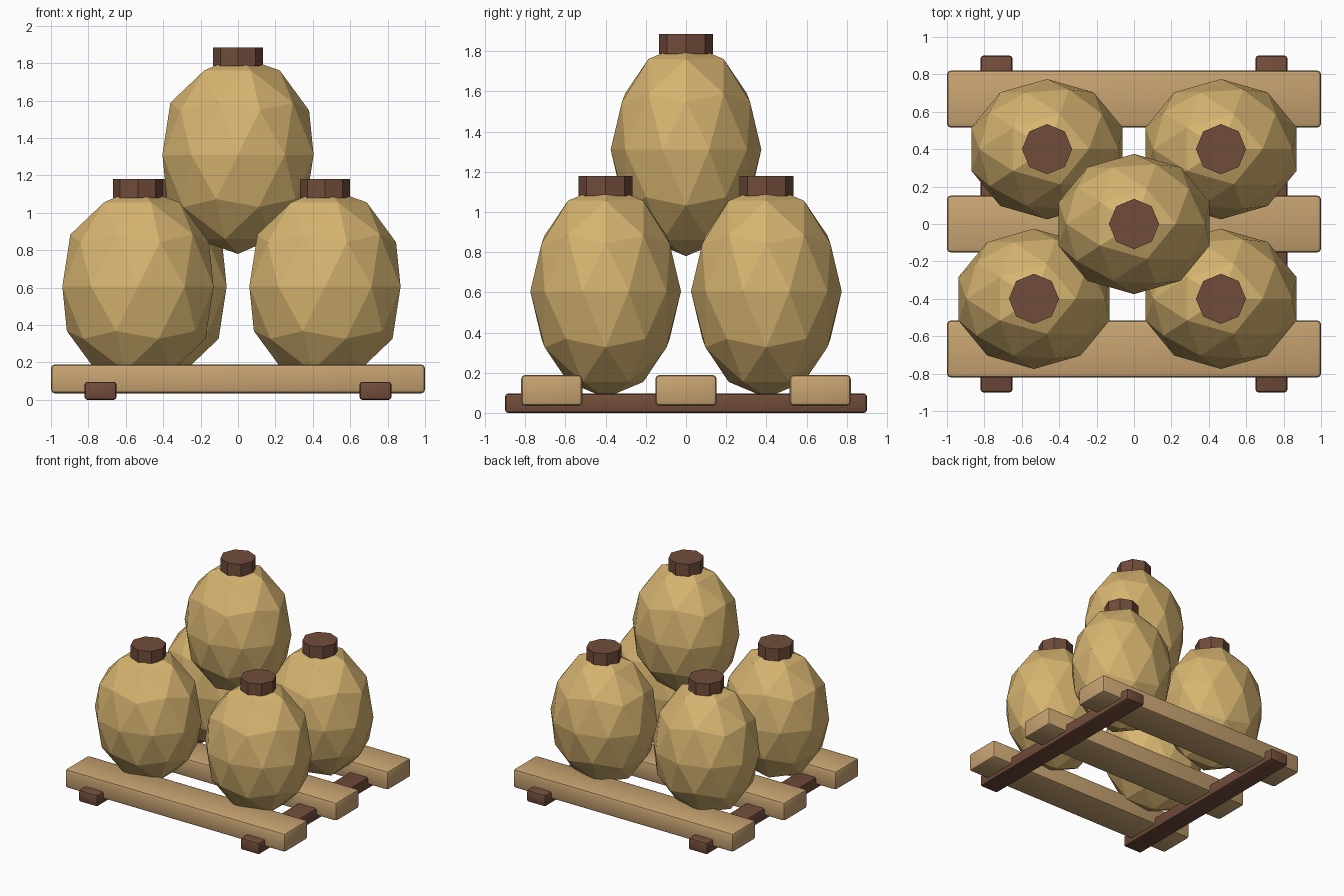
import bpy
import math

if "Cube" in bpy.data.objects:
    bpy.data.objects.remove(bpy.data.objects["Cube"])


def material(name, rgb):
    m = bpy.data.materials.new(name)
    m.diffuse_color = (*rgb, 1)
    m.use_nodes = True
    m.node_tree.nodes["Principled BSDF"].inputs["Base Color"].default_value = m.diffuse_color
    return m


SACK = material("straw_tan", (0.672, 0.456, 0.162))
WOOD = material("pale_wood", (0.578, 0.371, 0.168))
DARK = material("dark_brown", (0.165, 0.073, 0.043))


def finish(name, mat):
    ob = bpy.context.object
    ob.name = name
    ob.data.materials.append(mat)
    return ob


def plank(name, loc, size, bevel, mat):
    bpy.ops.mesh.primitive_cube_add(size=1, location=loc)
    ob = finish(name, mat)
    ob.scale = size
    bpy.ops.object.transform_apply(location=False, rotation=False, scale=True)
    mod = ob.modifiers.new("rounded_edges", 'BEVEL')
    mod.width = bevel
    mod.segments = 2
    bpy.ops.object.modifier_apply(modifier=mod.name)
    bpy.ops.object.shade_smooth_by_angle(angle=math.radians(40))


def sack(name, x, y, z):
    # Faceted egg-shaped body
    bpy.ops.mesh.primitive_ico_sphere_add(subdivisions=2, radius=1, location=(x, y, z))
    body = finish(name, SACK)
    body.scale = (0.425, 0.375, 0.53)
    bpy.ops.object.transform_apply(location=False, rotation=False, scale=True)
    # Eight-sided tied neck
    bpy.ops.mesh.primitive_cylinder_add(vertices=8, radius=0.134, depth=0.1,
                                        location=(x, y, z + 0.525))
    finish(name + "_neck", DARK)


# Pallet runners, front to back
for i, x in enumerate((-0.735, 0.735)):
    plank(f"pallet_runner_{i}", (x, 0, 0.048), (0.17, 1.8, 0.096), 0.014, DARK)

# Pallet slats, side to side
for i, y in enumerate((-0.668, 0, 0.668)):
    plank(f"pallet_slat_{i}", (0, y, 0.112), (2, 0.304, 0.154), 0.02, WOOD)

# Four sacks on the pallet and one stacked on top
for i, (x, y) in enumerate(((-0.535, -0.4), (0.465, -0.4), (-0.465, 0.4), (0.465, 0.4))):
    sack(f"lower_sack_{i}", x, y, 0.605)
sack("top_sack", 0, 0, 1.31)
